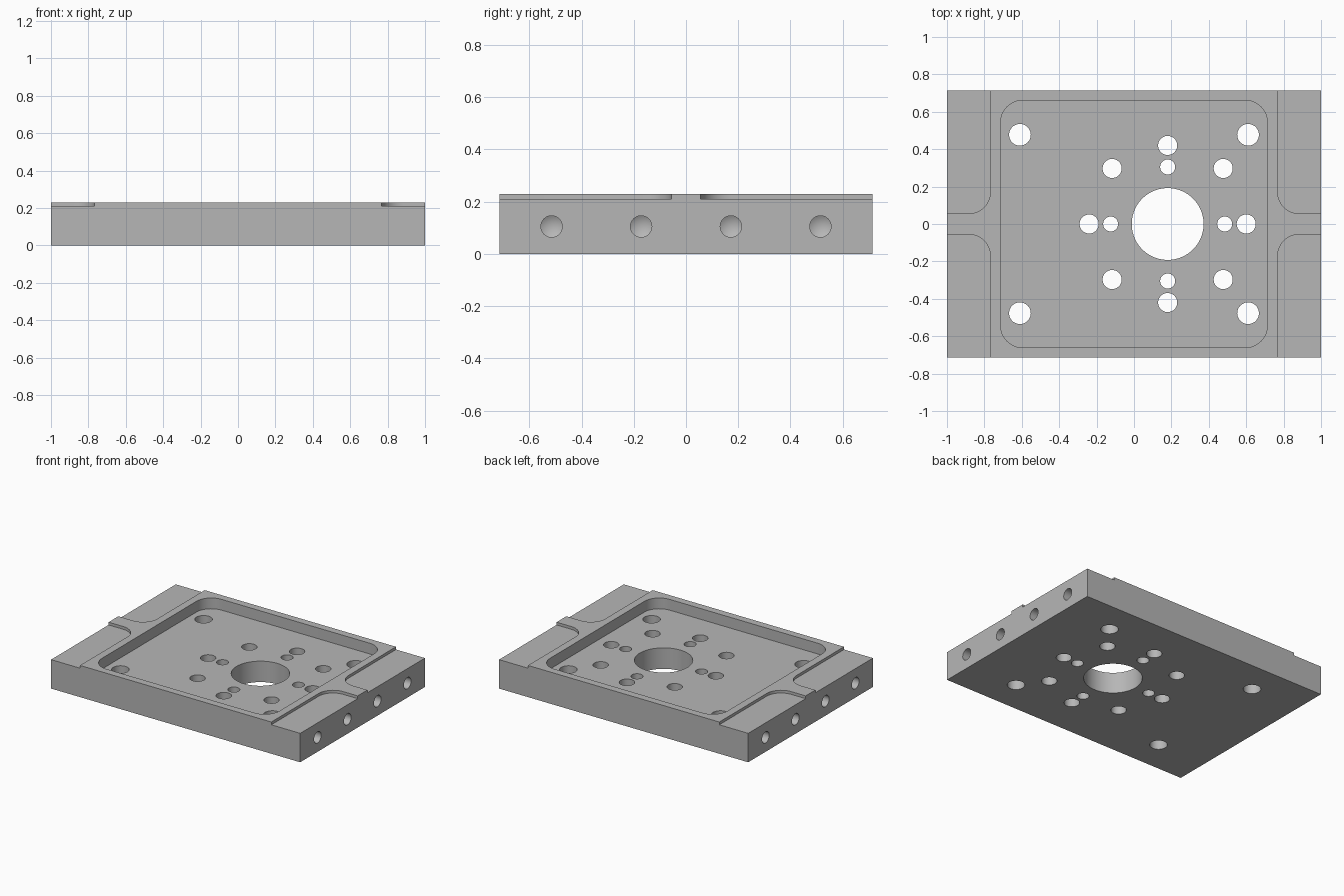
import bpy, bmesh
from math import sin, cos, pi, radians
from mathutils import Matrix, Vector

cube = bpy.data.objects.get("Cube")
if cube:
    bpy.data.objects.remove(cube, do_unlink=True)

HALF_X, HALF_Y = 1.0, 0.715
TOP, LEDGE, FLOOR = 0.23, 0.21, 0.152
OVER = 0.1  # how far cutters reach past the block

metal = bpy.data.materials.new("grey metal")
metal.use_nodes = True
grey = (0.47, 0.47, 0.47, 1)
metal.diffuse_color = grey
metal.node_tree.nodes["Principled BSDF"].inputs["Base Color"].default_value = grey


def arc(cx, cy, r, start, end, n=12):
    angles = [radians(start + (end - start) * i / n) for i in range(n + 1)]
    return [(cx + r * cos(a), cy + r * sin(a)) for a in angles]


def prism(bm, outline, z0, z1):
    face = bm.faces.new([bm.verts.new((x, y, z0)) for x, y in outline])
    ext = bmesh.ops.extrude_face_region(bm, geom=[face])["geom"]
    verts = [v for v in ext if isinstance(v, bmesh.types.BMVert)]
    bmesh.ops.translate(bm, vec=(0, 0, z1 - z0), verts=verts)


def circle(x, y, r, n=48):
    return arc(x, y, r, 0, 360, n)[:-1]


def make(name, bm):
    bmesh.ops.recalc_face_normals(bm, faces=bm.faces)
    mesh = bpy.data.meshes.new(name)
    bm.to_mesh(mesh)
    bm.free()
    mesh.materials.append(metal)
    obj = bpy.data.objects.new(name, mesh)
    bpy.context.collection.objects.link(obj)
    return obj


# Solid block
bm = bmesh.new()
prism(bm, [(-HALF_X, -HALF_Y), (HALF_X, -HALF_Y), (HALF_X, HALF_Y), (-HALF_X, HALF_Y)], 0, TOP)
plate = make("mounting_plate", bm)

# Rounded pocket and the four shallow end ledges
bm = bmesh.new()
px, py, pr = 0.713, 0.661, 0.118
pocket = (arc(px - pr, py - pr, pr, 0, 90) + arc(pr - px, py - pr, pr, 90, 180)
          + arc(pr - px, pr - py, pr, 180, 270) + arc(px - pr, pr - py, pr, 270, 360))
prism(bm, pocket, FLOOR, TOP + OVER)
lx, ly, lr = 0.768, 0.056, 0.115
far_x, far_y = HALF_X + OVER, HALF_Y + OVER
ledge = arc(lx + lr, ly + lr, lr, 180, 270) + [(far_x, ly), (far_x, far_y), (lx, far_y)]
for sx in (-1, 1):
    for sy in (-1, 1):
        prism(bm, [(sx * x, sy * y) for x, y in ledge], LEDGE, TOP + OVER)
pockets = make("pocket_cutter", bm)

# Centre bore, bolt circles and corner holes, all through
bm = bmesh.new()
bore_x = 0.18
holes = [(bore_x, 0, 0.192)]
for i in range(8):
    a = i * pi / 4
    holes.append((bore_x + 0.42 * cos(a), 0.42 * sin(a), 0.051))
    if i % 2 == 0:
        holes.append((bore_x + 0.305 * cos(a), 0.305 * sin(a), 0.04))
holes += [(sx * 0.61, sy * 0.477, 0.058) for sx in (-1, 1) for sy in (-1, 1)]
for x, y, r in holes:
    prism(bm, circle(x, y, r, 96 if r > 0.1 else 48), -OVER, TOP + OVER)
through = make("through_hole_cutter", bm)

# Blind drilled holes with conical ends on both end faces
bm = bmesh.new()
depth, tip, r = 0.2, 0.024, 0.041
for side in (-1, 1):
    for y in (-0.515, -0.172, 0.172, 0.515):
        rings = []
        for x in (HALF_X + OVER, HALF_X - depth):
            rings.append([bm.verts.new((side * x, y + u, 0.105 + v)) for u, v in circle(0, 0, r, 32)])
        point = bm.verts.new((side * (HALF_X - depth - tip), y, 0.105))
        outer, inner = rings
        bm.faces.new(outer)
        for i in range(32):
            j = (i + 1) % 32
            bm.faces.new((outer[i], outer[j], inner[j], inner[i]))
            bm.faces.new((inner[i], inner[j], point))
drills = make("side_drill_cutter", bm)

# Cut everything out of the block
bpy.ops.object.select_all(action='DESELECT')
plate.select_set(True)
bpy.context.view_layer.objects.active = plate
for cutter in (pockets, through, drills):
    cutter.hide_render = True
    mod = plate.modifiers.new(cutter.name, 'BOOLEAN')
    mod.operation, mod.solver, mod.object = 'DIFFERENCE', 'EXACT', cutter
    bpy.ops.object.modifier_apply(modifier=mod.name)
    bpy.data.objects.remove(cutter, do_unlink=True)
bpy.ops.object.shade_smooth_by_angle(angle=radians(25))
